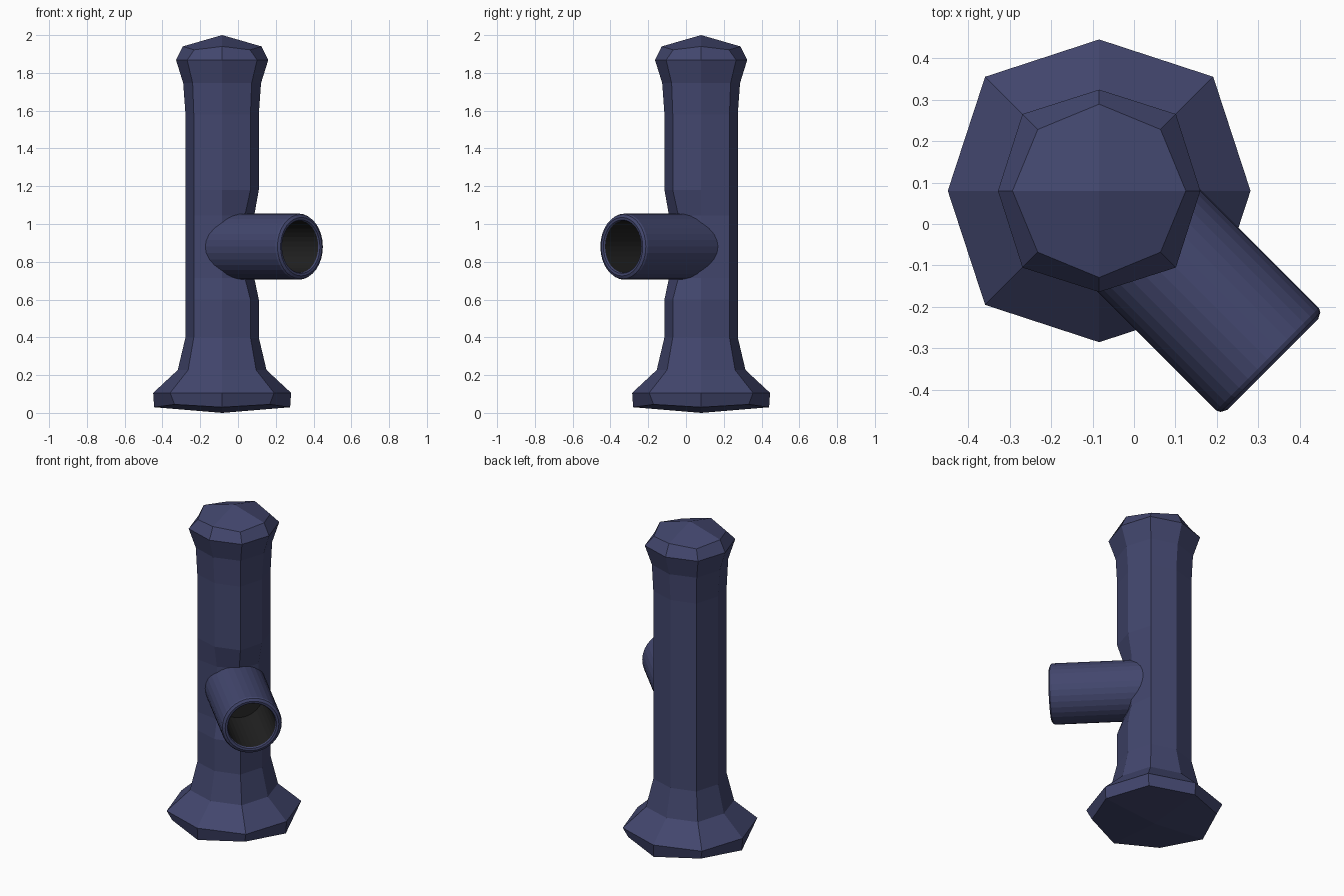
import bpy, bmesh
from math import cos, sin, pi
from mathutils import Matrix, Vector

if "Cube" in bpy.data.objects:
    bpy.data.objects.remove(bpy.data.objects["Cube"])

CX, CY = -0.084, 0.08          # post centre
PIPE_Z = 0.88


def material(name, rgb):
    m = bpy.data.materials.new(name)
    m.diffuse_color = (*rgb, 1)
    m.use_nodes = True
    m.node_tree.nodes["Principled BSDF"].inputs["Base Color"].default_value = m.diffuse_color
    return m


def finish(bm, name, mats):
    bmesh.ops.recalc_face_normals(bm, faces=bm.faces)
    me = bpy.data.meshes.new(name)
    bm.to_mesh(me)
    bm.free()
    for m in mats:
        me.materials.append(m)
    ob = bpy.data.objects.new(name, me)
    bpy.context.collection.objects.link(ob)
    return ob


def bridge(bm, a, b, mat=0):
    n = len(a)
    for i in range(n):
        j = (i + 1) % n
        bm.faces.new((a[i], a[j], b[j], b[i])).material_index = mat


navy = material("navy_paint", (0.055, 0.062, 0.155))
black = material("dark_bore", (0.015, 0.015, 0.015))

# Eight-sided post: z and reach of the side points, z and offset of the corner points
rings = [
    (0.030, 0.360, 0.045, 0.252),
    (0.106, 0.365, 0.106, 0.275),
    (0.227, 0.235, 0.227, 0.180),
    (0.400, 0.194, 0.400, 0.150),
    (0.600, 0.194, 0.600, 0.150),
    (0.715, 0.194, 0.715, 0.150),   # dented under the pipe
    (1.045, 0.194, 1.045, 0.150),   # dented over the pipe
    (1.180, 0.194, 1.180, 0.150),
    (1.580, 0.194, 1.580, 0.150),
    (1.746, 0.206, 1.746, 0.156),
    (1.868, 0.244, 1.868, 0.185),
    (1.940, 0.209, 1.922, 0.148),
]
bm = bmesh.new()
loops = []
for row, (za, ra, zd, rd) in enumerate(rings):
    loop = []
    for k in range(8):
        corner = k % 2
        reach, z = (rd * 2 ** 0.5, zd) if corner else (ra, za)
        if row in (5, 6) and k in (6, 7, 0):
            reach = 0.17
        loop.append(bm.verts.new((CX + reach * cos(k * pi / 4),
                                  CY + reach * sin(k * pi / 4), z)))
    loops.append(loop)
for a, b in zip(loops, loops[1:]):
    bridge(bm, a, b)

# Shallow four-panel caps at both ends
for loop, z in ((loops[0], 0.0), (loops[-1], 2.0)):
    tip = bm.verts.new((CX, CY, z))
    for k in range(0, 8, 2):
        bm.faces.new((tip, loop[k], loop[k + 1], loop[(k + 2) % 8]))
finish(bm, "post", [navy])

# Side pipe: lathed profile (distance along the axis, radius), hollow with a dark bore
profile = [(0.0, 0.175), (0.574, 0.175), (0.584, 0.170), (0.592, 0.155),
           (0.590, 0.142), (0.582, 0.137), (0.18, 0.137)]
SIDES = 32
bm = bmesh.new()
loops = [[bm.verts.new((r * cos(2 * pi * i / SIDES), r * sin(2 * pi * i / SIDES), t))
          for i in range(SIDES)] for t, r in profile]
for n, (a, b) in enumerate(zip(loops, loops[1:])):
    bridge(bm, a, b, 1 if n == len(loops) - 2 else 0)
bm.faces.new(loops[0])
bm.faces.new(loops[-1]).material_index = 1
pipe = finish(bm, "side_pipe", [navy, black])
turn = Vector((1, -1, 0)).to_track_quat('Z', 'Y').to_matrix().to_4x4()
pipe.matrix_world = Matrix.Translation((CX, CY, PIPE_Z)) @ turn
